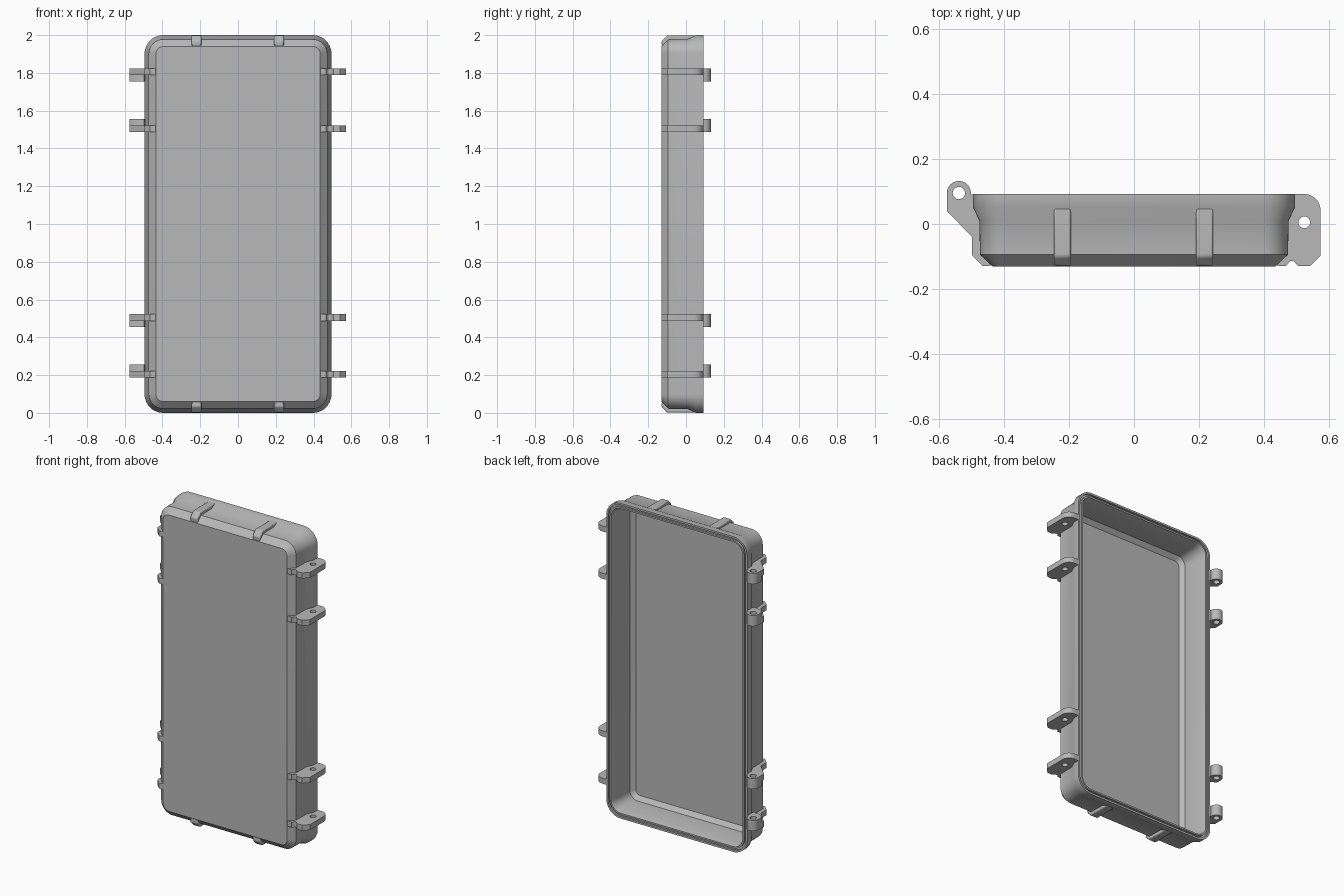
import bpy, bmesh
from math import sin, cos, pi, radians
from mathutils import Vector

cube = bpy.data.objects.get("Cube")
if cube:
    bpy.data.objects.remove(cube, do_unlink=True)

grey = bpy.data.materials.new("plain grey")
grey.use_nodes = True
colour = (0.48, 0.48, 0.48, 1)
grey.diffuse_color = colour
grey.node_tree.nodes["Principled BSDF"].inputs["Base Color"].default_value = colour


def finish(name, bm):
    bmesh.ops.remove_doubles(bm, verts=bm.verts, dist=0.0001)
    bmesh.ops.recalc_face_normals(bm, faces=bm.faces)
    mesh = bpy.data.meshes.new(name)
    bm.to_mesh(mesh)
    bm.free()
    mesh.materials.append(grey)
    ob = bpy.data.objects.new(name, mesh)
    bpy.context.collection.objects.link(ob)
    bpy.ops.object.select_all(action='DESELECT')
    ob.select_set(True)
    bpy.context.view_layer.objects.active = ob
    bpy.ops.object.shade_smooth_by_angle(angle=radians(30))
    return ob


def arc(cx, cy, r, start, end, n=12):
    angles = [radians(start + (end - start) * i / n) for i in range(n + 1)]
    return [(cx + r * cos(a), cy + r * sin(a)) for a in angles]


def plate(name, loops, thickness, place):
    """Flat plate from an outline and its holes; place maps each point."""
    curve = bpy.data.curves.new(name, 'CURVE')
    curve.dimensions = '2D'
    curve.fill_mode = 'BOTH'
    curve.extrude = thickness / 2
    for loop in loops:
        spline = curve.splines.new('POLY')
        spline.points.add(len(loop) - 1)
        for point, (x, y) in zip(spline.points, loop):
            point.co = (x, y, 0, 1)
        spline.use_cyclic_u = True
    helper = bpy.data.objects.new(name + " outline", curve)
    bpy.context.collection.objects.link(helper)
    bpy.context.view_layer.update()
    mesh = bpy.data.meshes.new_from_object(
        helper.evaluated_get(bpy.context.evaluated_depsgraph_get()))
    bm = bmesh.new()
    bm.from_mesh(mesh)
    bpy.data.objects.remove(helper, do_unlink=True)
    bpy.data.curves.remove(curve)
    bpy.data.meshes.remove(mesh)
    for v in bm.verts:
        v.co = Vector(place(*v.co))
    return finish(name, bm)


# Hollow tray: rounded rectangles following a wall section (inset, depth)
HALF_W, HALF_H, RADIUS = 0.495, 1.0, 0.1
section = [(0.06, -0.13), (0.022, -0.094), (0.02, 0.01), (0.0, 0.052), (0.0, 0.092),
           (0.012, 0.092), (0.012, 0.08), (0.024, 0.08), (0.024, 0.092),
           (0.034, 0.092), (0.045, 0.05), (0.045, -0.08), (0.07, -0.105)]
bm = bmesh.new()
rings = []
for inset, y in section:
    r = RADIUS - inset
    ring = []
    for k, (sx, sz) in enumerate([(1, 1), (-1, 1), (-1, -1), (1, -1)]):
        corner = arc(sx * (HALF_W - RADIUS), 1 + sz * (HALF_H - RADIUS), r, 90 * k, 90 * k + 90, 10)
        ring += [bm.verts.new((x, y, z)) for x, z in corner]
    rings.append(ring)
for a, b in zip(rings, rings[1:]):
    for i in range(len(a)):
        j = (i + 1) % len(a)
        bm.faces.new((a[i], a[j], b[j], b[i]))
bm.faces.new(rings[0])
bm.faces.new(rings[-1])
finish("tray_shell", bm)

# Latch lugs on the left side, with a pin hole and a small front notch
lug = ([(0.462, -0.1), (0.437, -0.128), (0.467, -0.129)]
       + arc(0.485, -0.124, 0.011, 150, 20, 8)
       + [(0.505, -0.129), (0.541, -0.129), (0.573, -0.097)]
       + arc(0.523, 0.042, 0.05, 0, 90)
       + [(0.487, 0.092), (0.487, 0.06), (0.462, 0.01)])
lug_hole = arc(0.523, 0.005, 0.018, 0, 345, 23)

# Hinge arms and knuckles on the right side, sharing one bore
arm = ([(-0.462, -0.1), (-0.437, -0.128), (-0.465, -0.129), (-0.497, -0.097),
        (-0.497, -0.04), (-0.575, 0.04)]
       + arc(-0.538, 0.095, 0.037, 180, 0, 16)
       + [(-0.5, 0.091), (-0.487, 0.091), (-0.487, 0.06), (-0.462, 0.01)])
knuckle = ([(-0.497, 0.03), (-0.54, 0.035), (-0.575, 0.06)]
           + arc(-0.538, 0.095, 0.037, 180, 0, 16)
           + [(-0.5, 0.091), (-0.489, 0.091), (-0.489, 0.05)])
bore = arc(-0.538, 0.095, 0.019, 0, 345, 23)

for i, (z, side) in enumerate([(0.205, 1), (0.505, -1), (1.505, 1), (1.805, -1)], 1):
    plate(f"latch_lug_{i}", [lug, lug_hole], 0.035, lambda x, y, t: (x, y, z + t))
    plate(f"hinge_arm_{i}", [arm, bore], 0.035, lambda x, y, t: (x, y, z + t))
    plate(f"hinge_knuckle_{i}", [knuckle, bore], 0.034,
          lambda x, y, t: (x, y, z + side * 0.034 + t))

# Ribs across the top and bottom walls
rib = [(0.965, -0.1), (0.938, -0.128), (0.968, -0.129), (0.998, -0.1),
       (0.998, 0.05), (0.975, 0.05), (0.965, 0.01)]
for end, sign in (("top", 1), ("bottom", -1)):
    for side, x in (("right", -0.22), ("left", 0.217)):
        ob = plate(f"{end}_rib_{side}", [rib], 0.052,
                   lambda h, y, t: (x + t, y, 1 + sign * h))
        bevel = ob.modifiers.new("soft edges", 'BEVEL')
        bevel.width = 0.006
        bevel.segments = 2
        bevel.limit_method = 'ANGLE'
